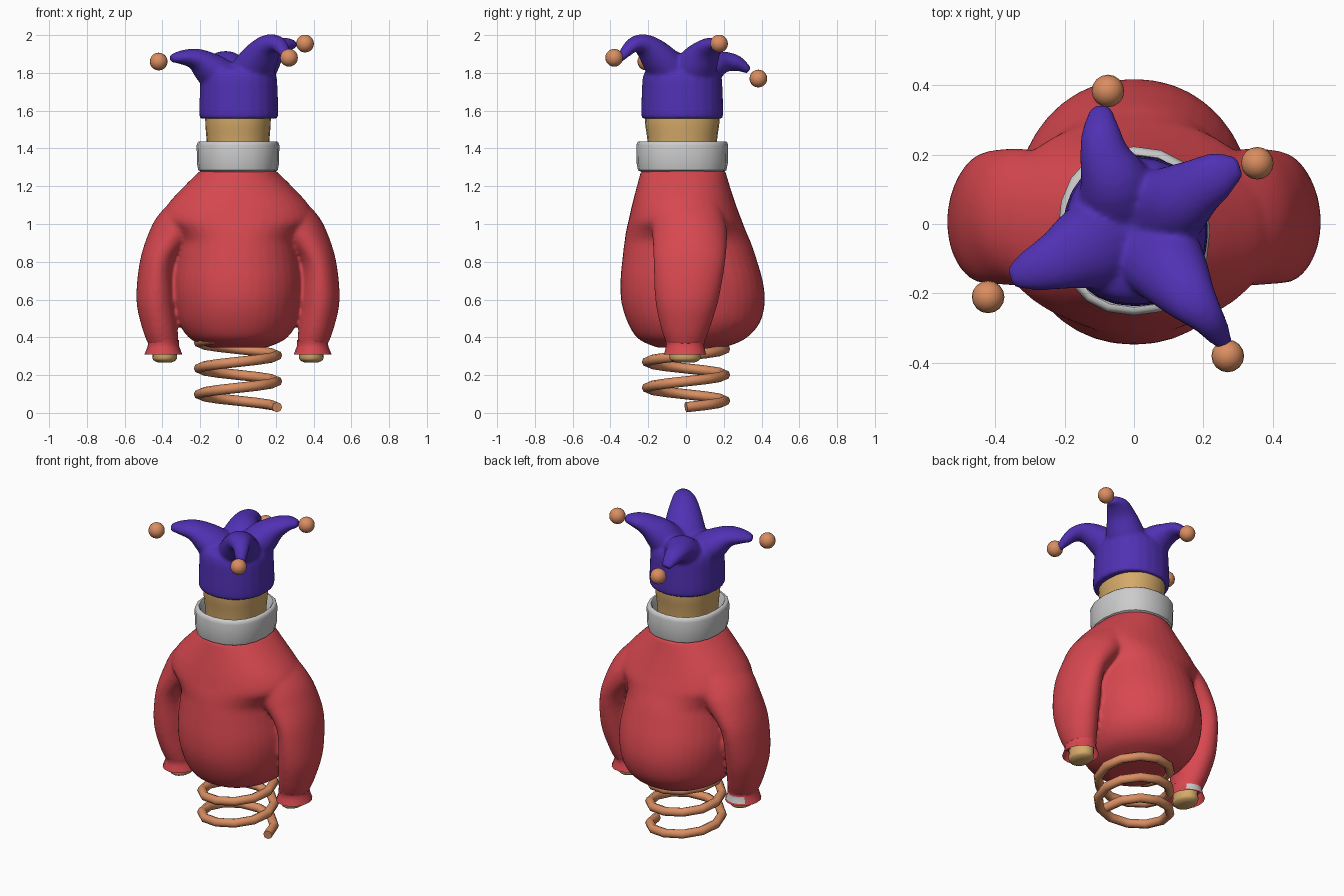
import bpy, bmesh, math
from mathutils import Vector

if "Cube" in bpy.data.objects:
    bpy.data.objects.remove(bpy.data.objects["Cube"])


def material(name, rgb):
    m = bpy.data.materials.new(name)
    m.diffuse_color = (*rgb, 1)
    m.use_nodes = True
    m.node_tree.nodes["Principled BSDF"].inputs["Base Color"].default_value = m.diffuse_color
    return m


RED = material("red_cloth", (0.69, 0.065, 0.08))
PURPLE = material("purple_felt", (0.08, 0.03, 0.45))
COPPER = material("copper", (0.70, 0.27, 0.12))
TAN = material("tan_wood", (0.66, 0.40, 0.14))


def spline(rows, steps):
    """Catmull-Rom through rows of numbers."""
    out = []
    for i in range(len(rows) - 1):
        p0, p1, p2, p3 = (rows[min(max(i + k, 0), len(rows) - 1)] for k in (-1, 0, 1, 2))
        for s in range(steps):
            t = s / steps
            out.append([0.5 * (2 * b + (c - a) * t + (2 * a - 5 * b + 4 * c - d) * t * t
                               + (3 * b - a - 3 * c + d) * t ** 3)
                        for a, b, c, d in zip(p0, p1, p2, p3)])
    return out + [list(rows[-1])]


def loft(bm, rows, n=24, steps=4, hint=None, cap=True, square=1.0):
    """Rings (x, y, z, ra, rb): level rings, or rings square to the path when hint is given."""
    rows = spline(rows, steps)
    pos = [Vector(r[:3]) for r in rows]
    rings = []
    for i, r in enumerate(rows):
        u, v = Vector((1, 0, 0)), Vector((0, 1, 0))
        if hint:
            t = (pos[min(i + 1, len(pos) - 1)] - pos[max(i - 1, 0)]).normalized()
            u = (Vector(hint) - t * t.dot(Vector(hint))).normalized()
            v = t.cross(u)
        ring = []
        for k in range(n):
            a = math.tau * k / n
            c, s = (math.copysign(abs(f) ** square, f) for f in (math.cos(a), math.sin(a)))
            ring.append(bm.verts.new(pos[i] + u * c * r[3] + v * s * r[4]))
        rings.append(ring)
    for a, b in zip(rings, rings[1:]):
        for k in range(n):
            bm.faces.new((a[k], a[(k + 1) % n], b[(k + 1) % n], b[k]))
    if cap:
        bm.faces.new(rings[0][::-1])
        bm.faces.new(rings[-1])


def finish(name, bm, mat=None, voxel=0, smooth=0):
    bmesh.ops.recalc_face_normals(bm, faces=bm.faces)
    me = bpy.data.meshes.new(name)
    bm.to_mesh(me)
    bm.free()
    ob = bpy.data.objects.new(name, me)
    bpy.context.collection.objects.link(ob)
    if mat:
        me.materials.append(mat)
    bpy.context.view_layer.objects.active = ob
    for o in bpy.context.selected_objects:
        o.select_set(False)
    ob.select_set(True)
    if voxel:
        m = ob.modifiers.new("blend", 'REMESH')
        m.mode, m.voxel_size, m.use_smooth_shade = 'VOXEL', voxel, True
        m = ob.modifiers.new("soften", 'SMOOTH')
        m.factor, m.iterations = 0.5, smooth
    else:
        bpy.ops.object.shade_smooth_by_angle(angle=math.radians(50))
    return ob


# Spring: helix with 12 segments per turn
R, pitch = 0.207, 0.137
helix = [(R * math.cos(k * math.tau / 12), R * math.sin(k * math.tau / 12),
          0.03 + pitch * k / 12, 0.027, 0.027) for k in range(34)]
bm = bmesh.new()
loft(bm, helix, n=8, steps=1, hint=(0, 0, 1))
finish("spring", bm, COPPER)

# Body: torso with broad shoulders and two sleeves fused together
torso = [(0.345, .15, -.15, .20), (.39, .25, -.25, .31), (.47, .31, -.305, .387),
         (.58, .337, -.341, .417), (.70, .344, -.347, .406), (.84, .325, -.334, .365),
         (.91, .32, -.325, .34), (.965, .355, -.317, .316), (1.02, .405, -.304, .295),
         (1.1, .375, -.286, .265), (1.2, .285, -.26, .232), (1.285, .198, -.237, .207)]
sleeve = [(1.15, .20, .0, .12, .17), (1.05, .265, .01, .155, .19), (.95, .332, .02, .142, .198),
          (.8, .42, .018, .10, .19), (.6, .434, .005, .104, .168), (.45, .414, -.003, .094, .13),
          (.36, .394, -.005, .080, .096)]
bm = bmesh.new()
loft(bm, [(0, (a + b) / 2, z, rx, (b - a) / 2) for z, rx, a, b in torso], n=40, square=0.95)
for side in (1, -1):
    loft(bm, [(side * x, y, z, rx, ry) for z, x, y, rx, ry in sleeve], n=32)
finish("body", bm, RED, voxel=0.011, smooth=8)

# Flared cuffs and hands
for side, label in ((1, "right"), (-1, "left")):
    x = side * 0.395
    bm = bmesh.new()
    loft(bm, [(x, -.005, .385, .083, .105), (x, -.005, .36, .082, .10),
              (x, -.005, .335, .09, .105), (x, -.005, .31, .10, .112)], n=16, steps=2, cap=False)
    cuff = finish("cuff_" + label, bm, RED)
    if side < 0:  # plain grey patch on the back of one cuff
        cuff.data.materials.append(material("grey_patch", (0.8, 0.8, 0.8)))
        for f in cuff.data.polygons:
            if f.center.y > 0.075 and 0.32 < f.center.z < 0.36:
                f.material_index = 1
    x = side * 0.388
    bm = bmesh.new()
    loft(bm, [(x, -.005, .37, .06, .078), (x, -.005, .30, .066, .083),
              (x, -.005, .278, .058, .074), (x, -.005, .267, .035, .05)], n=16, steps=3)
    finish("hand_" + label, bm, TAN)

# Collar ring
bm = bmesh.new()
prof = [(1.272, .185), (1.285, .21), (1.32, .217), (1.415, .219), (1.43, .215), (1.438, .207),
        (1.438, .196), (1.425, .188), (1.28, .168)]
loft(bm, [(0, -.02, z, r, r + .024) for z, r in prof], n=20, steps=1, cap=False, square=0.88)
finish("collar", bm)

# Head
bm = bmesh.new()
loft(bm, [(0, -.02, 1.27, .155, .172), (0, -.02, 1.44, .166, .184), (0, -.02, 1.53, .173, .196),
          (0, -.02, 1.6, .173, .198)], n=24, square=0.9)
finish("head", bm, TAN)

# Hat: band with four drooping points fused together
points = [
    [(-.04, -.03, 1.74, .14, .10), (-.14, -.07, 1.815, .122, .09), (-.22, -.105, 1.872, .088, .058),
     (-.30, -.135, 1.882, .06, .037), (-.355, -.155, 1.875, .03, .02)],
    [(-.03, .03, 1.74, .14, .10), (-.055, .12, 1.825, .105, .09), (-.085, .20, 1.857, .073, .057),
     (-.095, .27, 1.85, .055, .042), (-.095, .335, 1.812, .03, .018)],
    [(.05, .01, 1.75, .14, .10), (.125, .065, 1.855, .11, .095), (.19, .11, 1.92, .083, .062),
     (.25, .145, 1.948, .065, .04), (.305, .165, 1.95, .03, .02)],
    [(.04, -.05, 1.75, .14, .10), (.105, -.135, 1.865, .112, .09), (.16, -.21, 1.942, .08, .062),
     (.21, -.27, 1.952, .052, .042), (.245, -.32, 1.91, .035, .03), (.267, -.352, 1.865, .017, .017)]]
bm = bmesh.new()
band = [(1.558, .198), (1.575, .209), (1.7, .206), (1.785, .199), (1.825, .17), (1.845, .10)]
loft(bm, [(.004, -.02, z, r, r + .008) for z, r in band], square=0.92)
for p in points:
    d = Vector(p[-1][:2]) - Vector(p[0][:2])
    loft(bm, p, n=20, hint=(-d.y, d.x, 0))
finish("hat", bm, PURPLE, voxel=0.01, smooth=7)

# Bells at the hat points
for i, c in enumerate([(-.42, -.21, 1.86), (-.075, .383, 1.77), (.355, .175, 1.955), (.27, -.38, 1.88)]):
    bm = bmesh.new()
    bmesh.ops.create_uvsphere(bm, u_segments=16, v_segments=10, radius=0.047)
    bmesh.ops.translate(bm, verts=bm.verts, vec=c)
    finish("bell_%d" % (i + 1), bm, COPPER)
